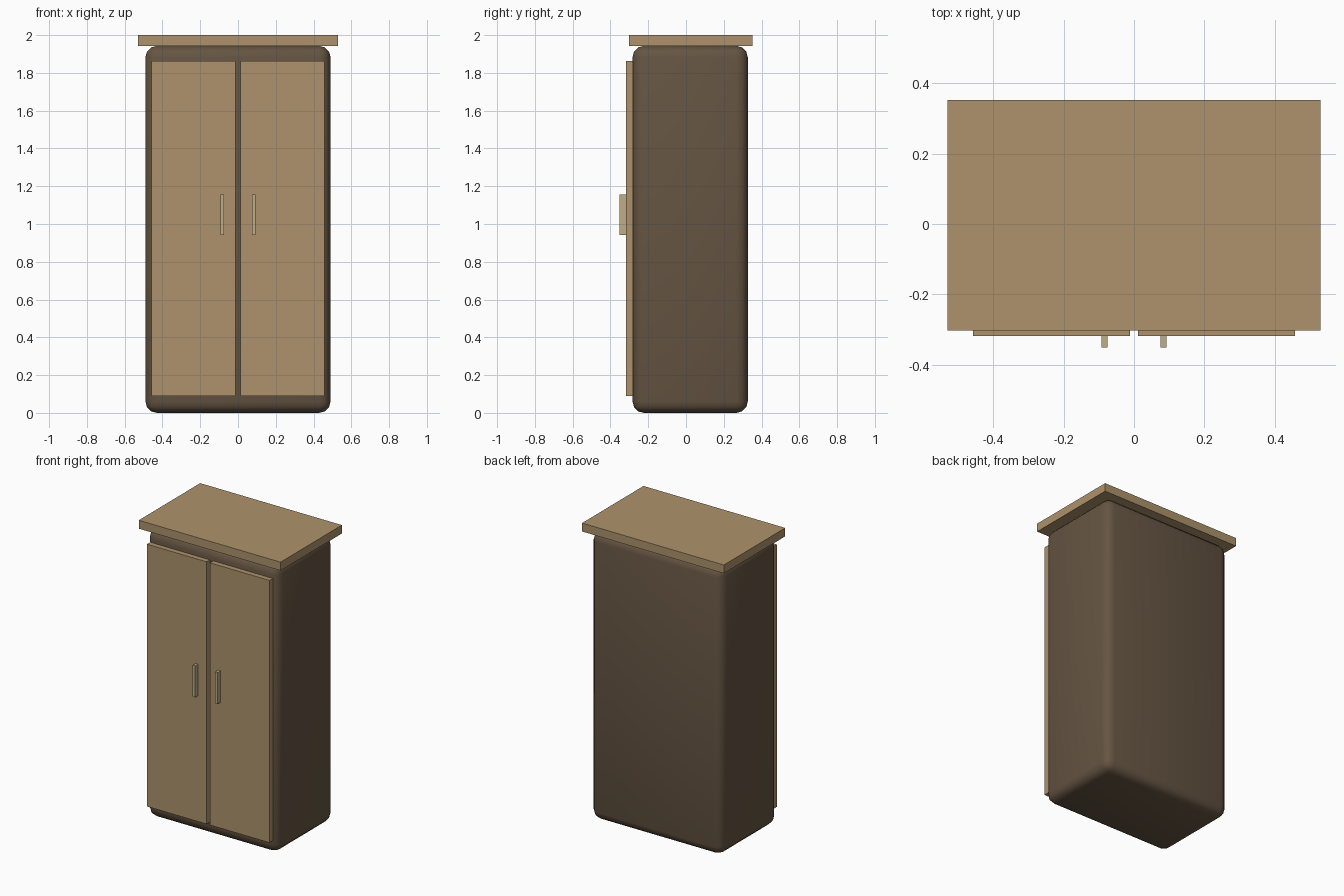
import bpy
import math

if "Cube" in bpy.data.objects:
    bpy.data.objects.remove(bpy.data.objects["Cube"])


def material(name, color):
    m = bpy.data.materials.new(name)
    m.diffuse_color = (*color, 1)
    m.use_nodes = True
    m.node_tree.nodes["Principled BSDF"].inputs["Base Color"].default_value = m.diffuse_color
    return m


wood = material("light_wood", (0.42, 0.29, 0.15))
dark = material("dark_wood", (0.13, 0.09, 0.055))
pale = material("pale_metal", (0.52, 0.42, 0.24))


def box(name, lo, hi, mat):
    centre = [(a + b) / 2 for a, b in zip(lo, hi)]
    bpy.ops.mesh.primitive_cube_add(size=1, location=centre)
    o = bpy.context.object
    o.name = name
    o.scale = [b - a for a, b in zip(lo, hi)]
    bpy.ops.object.transform_apply(location=False, rotation=False, scale=True)
    o.data.materials.append(mat)
    return o


# Rounded cabinet body
body = box("cabinet_body", (-0.49, -0.283, 0), (0.49, 0.327, 1.943), dark)
bevel = body.modifiers.new("rounded_edges", 'BEVEL')
bevel.width = 0.06
bevel.segments = 3
bpy.ops.object.modifier_apply(modifier=bevel.name)
bpy.ops.object.shade_smooth_by_angle(angle=math.radians(40))

# Overhanging top board
box("top_board", (-0.53, -0.303, 1.943), (0.53, 0.353, 2.0), wood)

# Doors and their bar handles, one pair per side
for side, s in (("left", -1), ("right", 1)):
    x0, x1 = sorted((s * 0.012, s * 0.458))
    box(side + "_door", (x0, -0.318, 0.09), (x1, -0.281, 1.863), wood)
    x0, x1 = sorted((s * 0.075, s * 0.093))
    box(side + "_handle", (x0, -0.351, 0.942), (x1, -0.316, 1.155), pale)
